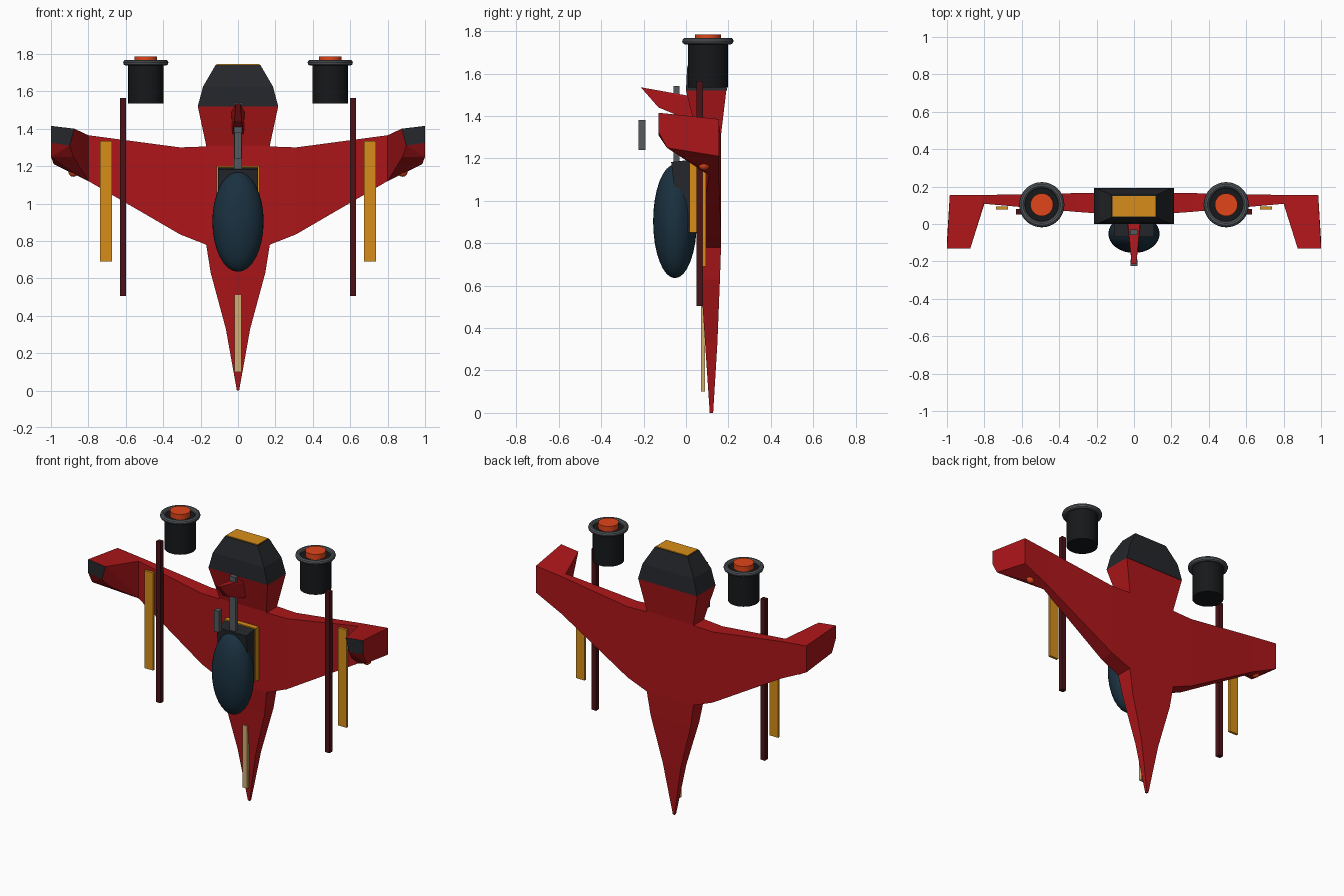
import bpy, bmesh
from mathutils import Vector

if "Cube" in bpy.data.objects:
    bpy.data.objects.remove(bpy.data.objects["Cube"])


def material(name, rgb):
    m = bpy.data.materials.new(name)
    m.diffuse_color = (*rgb, 1)
    m.use_nodes = True
    m.node_tree.nodes["Principled BSDF"].inputs["Base Color"].default_value = m.diffuse_color
    return m


RED = material("red", (0.42, 0.008, 0.01))
MAROON = material("maroon", (0.07, 0.006, 0.008))
DARK = material("charcoal", (0.018, 0.02, 0.024))
BLACK = material("black", (0.008, 0.009, 0.01))
GREY = material("grey", (0.09, 0.1, 0.11))
GLASS = material("blue glass", (0.01, 0.03, 0.05))
AMBER = material("amber", (0.68, 0.27, 0.01))
TAN = material("tan", (0.65, 0.42, 0.16))
GLOW = material("orange glow", (0.75, 0.06, 0.01))


def finish(bm, name, *mats):
    bmesh.ops.recalc_face_normals(bm, faces=bm.faces)
    me = bpy.data.meshes.new(name)
    bm.to_mesh(me)
    bm.free()
    for m in mats:
        me.materials.append(m)
    ob = bpy.data.objects.new(name, me)
    bpy.context.collection.objects.link(ob)
    return ob


def loft(name, rings, mat):
    bm = bmesh.new()
    rows = [[bm.verts.new(p) for p in r] for r in rings]
    for a, b in zip(rows, rows[1:]):
        for i in range(len(a)):
            j = (i + 1) % len(a)
            bm.faces.new((a[i], a[j], b[j], b[i]))
    bm.faces.new(rows[0])
    bm.faces.new(rows[-1])
    return finish(bm, name, mat)


def body_ring(z, w, y0, y1):
    return [(-w, y0, z), (w, y0, z), (w, y1, z), (-w, y1, z)]


def wing_ring(x, y0, y1, z0, z1):
    return [(x, y0, z0), (x, y1, z0), (x, y1, z1), (x, y0, z1)]


def hull(name, pts, *mats):
    bm = bmesh.new()
    for p in pts:
        bm.verts.new(p)
    bmesh.ops.convex_hull(bm, input=bm.verts)
    bmesh.ops.dissolve_limit(bm, angle_limit=0.02, verts=bm.verts, edges=bm.edges)
    return finish(bm, name, *mats)


def box(name, lo, hi, mat):
    return hull(name, [(x, y, z) for x in (lo[0], hi[0])
                       for y in (lo[1], hi[1]) for z in (lo[2], hi[2])], mat)


def smooth(ob, name, mat):
    ob.name = name
    ob.data.materials.append(mat)
    bpy.ops.object.shade_smooth_by_angle()
    return ob


def cylinder(name, x, y, z0, z1, r, mat):
    bpy.ops.mesh.primitive_cylinder_add(vertices=32, radius=r, depth=z1 - z0,
                                        location=(x, y, (z0 + z1) / 2))
    return smooth(bpy.context.object, name, mat)


def ball(name, loc, scale, mat):
    bpy.ops.mesh.primitive_uv_sphere_add(segments=32, ring_count=16, location=loc)
    bpy.context.object.scale = scale
    return smooth(bpy.context.object, name, mat)


# Fuselage: needle nose, flat body and flared neck
loft("fuselage", [body_ring(*r) for r in (
    (0, .006, .112, .128), (.33, .065, .09, .148), (.63, .146, .07, .16),
    (.78, .17, .055, .165), (1.31, .17, .052, .165), (1.52, .215, 0, .19))], RED)

# Tail cowl with its exhaust panel
loft("tail_cowl", [body_ring(*r) for r in (
    (1.52, .215, 0, .193), (1.625, .187, .005, .185), (1.74, .12, .035, .155))], DARK)
box("exhaust_panel", (-.115, .04, 1.73), (.115, .15, 1.745), AMBER)

# Main wing, tip to tip
half = ((.31, .065, .165, .835, 1.30), (.8, .108, .155, 1.12, 1.365))
rings = [(-h[0],) + h[1:] for h in half[::-1]]
rings += [(-.17, .055, .165, .78, 1.305), (.17, .055, .165, .78, 1.305)] + list(half)
loft("main_wing", [wing_ring(*r) for r in rings], RED)

# Forward-swept fin behind the canopy
hull("dorsal_fin", [(s * w, y, z) for s in (-1, 1) for w, y, z in (
    (.012, -.213, 1.535), (.02, -.13, 1.44), (.035, -.01, 1.49),
    (.03, .04, 1.37), (.035, .04, 1.49))], RED)

# Cockpit
ball("canopy", (0, -.052, .903), (.137, .103, .268), GLASS)
box("cockpit_trim", (-.115, .02, .85), (.115, .056, 1.2), AMBER)
hull("cockpit_housing", [(s * .108, y, z) for s in (-1, 1) for y, z in (
    (.025, .85), (.025, 1.193), (-.07, 1.183), (-.03, .85))], DARK)

# Central guns and nose strip
box("gun_barrel", (-.022, -.058, 1.17), (.022, -.03, 1.54), GREY)
box("gun_muzzle", (-.018, -.225, 1.24), (.018, -.19, 1.38), GREY)
box("nose_strip", (-.018, .07, .1), (.018, .09, .51), TAN)

for s, side in ((-1, "left"), (1, "right")):
    # Wingtip folded forward, with a dark leading face
    tip = hull(side + "_wingtip", [(s * x, y, z) for x, y, z in (
        (.8, .155, 1.365), (.985, .155, 1.385), (.985, .155, 1.21), (.8, .155, 1.12),
        (.8, .108, 1.365), (.8, .108, 1.12), (.9, .06, 1.17),
        (.875, -.13, 1.40), (1, -.13, 1.415), (1, -.13, 1.325), (.9, -.13, 1.31),
        (1, -.09, 1.25), (.88, -.08, 1.25))], RED, DARK)
    for f in tip.data.polygons:
        if f.center.y < -.125:
            f.material_index = 1
    ball(side + "_tip_light", (s * .88, .085, 1.17), (.027, .027, .027), GLOW)

    # Long pole and amber blade in front of each wing
    box(side + "_pole", (s * .615 - .016, .05, .505), (s * .615 + .016, .08, 1.565), MAROON)
    box(side + "_blade", (s * .705 - .032, .078, .69), (s * .705 + .032, .094, 1.333), AMBER)

    # Engine pod with rim and glowing nozzle
    cylinder(side + "_engine", s * .493, .103, 1.535, 1.75, .094, BLACK)
    cylinder(side + "_nozzle", s * .493, .103, 1.74, 1.785, .061, GLOW)
    bpy.ops.mesh.primitive_torus_add(major_segments=32, minor_segments=10, major_radius=.105,
                                     minor_radius=.016, location=(s * .493, .103, 1.753))
    smooth(bpy.context.object, side + "_engine_rim", GREY)
